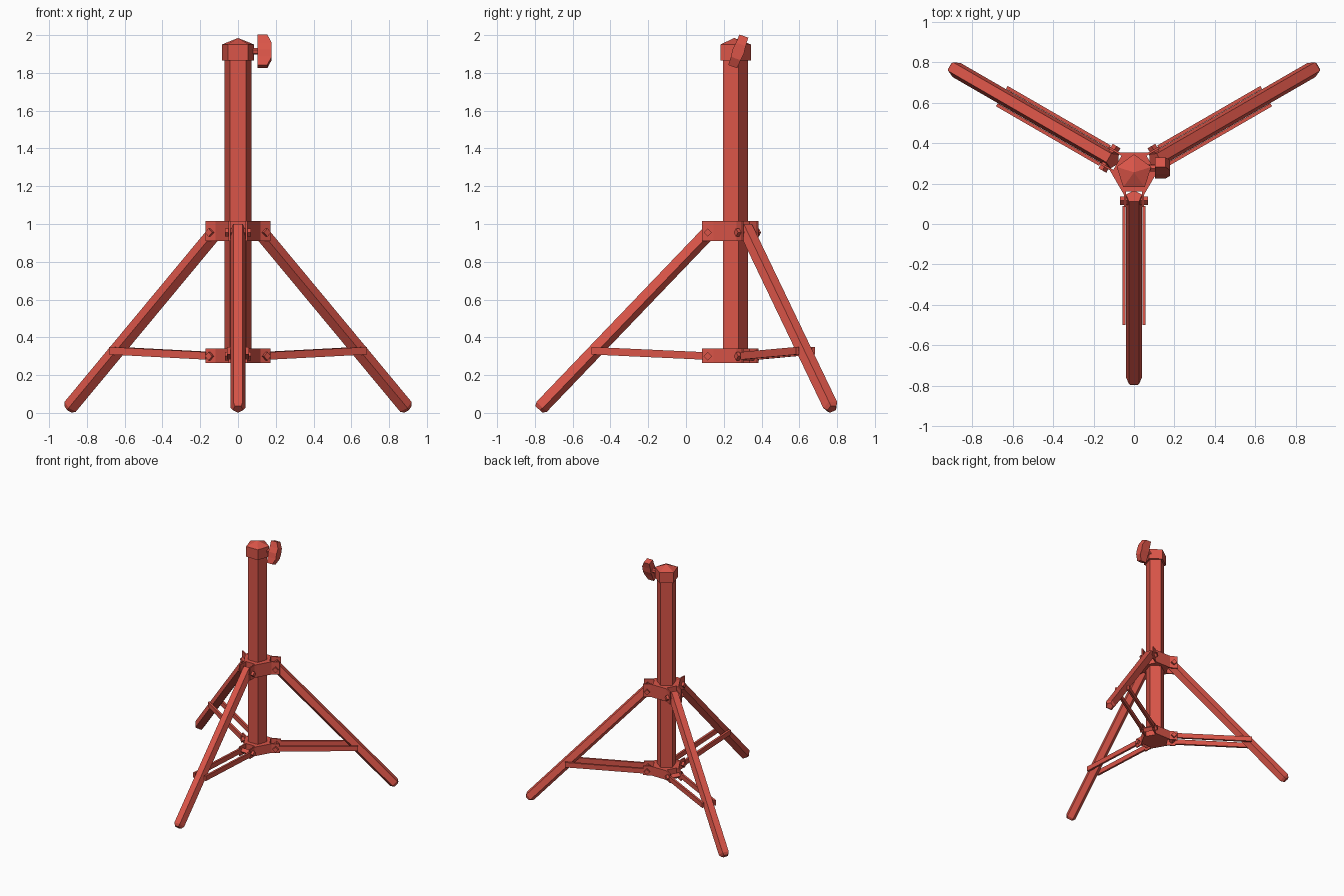
import bpy, bmesh, math
from mathutils import Vector, Matrix

if "Cube" in bpy.data.objects:
    bpy.data.objects.remove(bpy.data.objects["Cube"])

YC = 0.255                                   # stand axis lies behind the origin
ARMS = [math.radians(a) for a in (-90, 30, 150)]

red = bpy.data.materials.new("red")
red.diffuse_color = (0.70, 0.09, 0.065, 1)
red.use_nodes = True
red.node_tree.nodes["Principled BSDF"].inputs["Base Color"].default_value = red.diffuse_color


def loft(name, rings, mat=Matrix()):
    """Skin a list of point rings, cap both ends."""
    bm = bmesh.new()
    vs = [[bm.verts.new(mat @ Vector(p)) for p in r] for r in rings]
    n = len(vs[0])
    for a, b in zip(vs, vs[1:]):
        for i in range(n):
            j = (i + 1) % n
            bm.faces.new((a[i], a[j], b[j], b[i]))
    bm.faces.new(vs[0][::-1])
    bm.faces.new(vs[-1])
    bmesh.ops.remove_doubles(bm, verts=bm.verts, dist=1e-5)
    bmesh.ops.recalc_face_normals(bm, faces=bm.faces)
    me = bpy.data.meshes.new(name)
    bm.to_mesh(me)
    bm.free()
    me.materials.append(red)
    ob = bpy.data.objects.new(name, me)
    bpy.context.collection.objects.link(ob)
    return ob


def ngon(c, u, v, r, n, start):
    """Regular polygon round c in the plane u, v."""
    c, u, v = Vector(c), Vector(u), Vector(v)
    return [c + r * (math.cos(start + 2 * math.pi * i / n) * u
                     + math.sin(start + 2 * math.pi * i / n) * v) for i in range(n)]


X, Y, Z = Vector((1, 0, 0)), Vector((0, 1, 0)), Vector((0, 0, 1))
CENTRE = Matrix.Translation((0, YC, 0))

# Five-sided column and pointed cap
loft("column", [ngon((0, 0, z), X, Y, 0.074, 5, math.pi / 2) for z in (0.275, 1.88)], CENTRE)
loft("cap", [ngon((0, 0, z), X, Y, r, 5, math.pi / 2)
             for z, r in ((1.865, 0.09), (1.95, 0.09), (1.985, 0.0))], CENTRE)

# Three-armed hubs with slotted ends
profile = [(0.11, -0.05), (0.17, -0.05), (0.17, -0.04), (0.095, -0.04),
           (0.095, 0.04), (0.17, 0.04), (0.17, 0.05), (0.11, 0.05)]
outline = [Matrix.Rotation(a, 3, 'Z') @ Vector((r, t, 0)) for a in ARMS for r, t in profile]
for name, z0, z1 in (("upper_hub", 0.91, 1.015), ("lower_hub", 0.265, 0.34)):
    loft(name, [[p + Z * z for p in outline] for z in (z0, z1)], CENTRE)

# Legs, pins and paired struts, built along +x and turned into place
pivot, foot = Vector((0.14, 0, 0.955)), Vector((1.022, 0, 0.035))
d = (foot - pivot).normalized()
up = d.cross(Y).normalized()
if up.z < 0:
    up = -up
for i, a in enumerate(ARMS):
    m = CENTRE @ Matrix.Rotation(a, 4, 'Z')
    loft(f"leg_{i}", [ngon(c, Y, up, r, 5, -math.pi / 2) for c, r in
                      ((pivot - d * 0.03, 0.042), (foot, 0.042), (foot + d * 0.02, 0.028))], m)
    for part, z in (("upper_pin", 0.955), ("lower_pin", 0.30)):
        loft(f"{part}_{i}", [ngon((0.14, t, z), X, Z, 0.022, 4, 0) for t in (-0.07, 0.07)], m)
    for s in (-1, 1):
        loft(f"strut_{i}_{'left' if s > 0 else 'right'}",
             [[(r, s * t, z + h) for t, h in ((0.041, -0.02), (0.058, -0.02), (0.058, 0.02), (0.041, 0.02))]
              for r, z in ((0.166, 0.302), (0.755, 0.329))], m)

# Wing knob on a short shaft beside the cap
km = Matrix.Translation((0, 0.277, 1.914)) @ Matrix.Rotation(math.radians(-20), 4, 'X')
loft("knob_shaft", [ngon((x, 0, 0), Y, Z, 0.018, 6, 0) for x in (0.05, 0.115)], km)
loft("knob_wing", [[(0.104, -t, s), (x, -t, s), (x, t, s), (0.104, t, s)] for s, x, t in
                   ((-0.086, 0.155, 0.025), (-0.04, 0.178, 0.027), (0, 0.178, 0.032),
                    (0.04, 0.178, 0.027), (0.086, 0.155, 0.025))], km)
